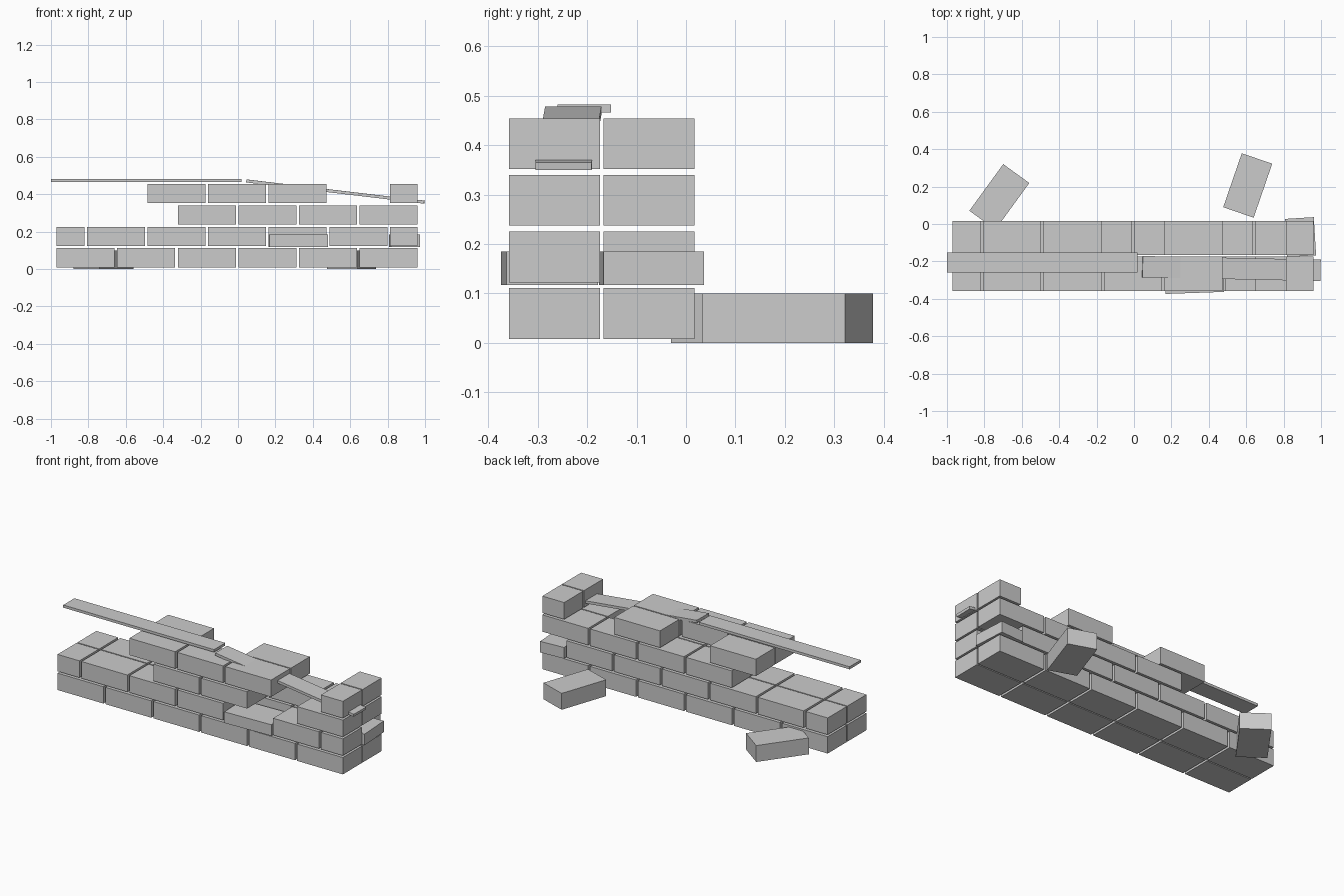
import bpy
from math import radians, cos, sin
from mathutils import Matrix, Euler, Vector

cube = bpy.data.objects.get("Cube")
if cube:
    bpy.data.objects.remove(cube, do_unlink=True)

grey = bpy.data.materials.new("stone_grey")
grey.use_nodes = True
colour = (0.6, 0.6, 0.6, 1)
grey.diffuse_color = colour
grey.node_tree.nodes["Principled BSDF"].inputs["Base Color"].default_value = colour


def box(name, centre, size, tilt=0, yaw=0):
    """Flat-shaded block, rotated by tilt (about y) and yaw (about z) in degrees."""
    bpy.ops.mesh.primitive_cube_add(size=1)
    ob = bpy.context.object
    ob.name = name
    turn = Euler((0, radians(tilt), radians(yaw))).to_matrix().to_4x4()
    ob.data.transform(turn @ Matrix.Diagonal((*size, 1)))
    ob.location = centre
    ob.data.materials.append(grey)


LENGTH, DEPTH, HEIGHT = 0.31, 0.184, 0.103
HALF = 0.148
PITCH, COURSE = 0.324, 0.1145
LEFT_END = -0.97
FACES = {"front": -0.266, "back": -0.075}


def wall_brick(face, row, slot):
    """Odd courses are shifted by half a brick and closed with half bricks."""
    if row % 2 == 0:
        start, length = LEFT_END + slot * PITCH, LENGTH
    elif slot == 0:
        start, length = LEFT_END, HALF
    else:
        start = LEFT_END + (slot - 0.5) * PITCH
        length = HALF if slot == 6 else LENGTH
    z = 0.008 + HEIGHT / 2 + row * COURSE
    box(f"{face}_brick_row{row + 1}_{slot + 1}",
        (start + length / 2, FACES[face], z), (length, DEPTH, HEIGHT))


# Brick slots still standing in each course, bottom to top
courses = {
    "front": [range(6), (0, 1, 2, 3, 5, 6), (2, 3, 5), (2, 3, 4, 6)],
    "back": [range(6), range(6), (2, 3, 4, 5), (2, 4, 6)],
}
for face, rows in courses.items():
    for row, slots in enumerate(rows):
        for slot in slots:
            wall_brick(face, row, slot)

# Thin bricks pushed out of the second course
box("slipped_front_brick", (0.321, -0.276, 0.151), (0.312, 0.185, 0.068), yaw=2)
box("slipped_end_brick", (0.89, -0.07, 0.151), (0.155, 0.204, 0.068), yaw=3.5)

# Loose bricks on the ground behind the wall
box("loose_brick_right", (-0.72, 0.145, 0.05), (0.308, 0.172, 0.1), yaw=54)
box("loose_brick_left", (0.608, 0.206, 0.05), (0.305, 0.172, 0.1), yaw=71)

# Planks lying over the top
box("level_plank", (-0.49, -0.206, 0.474), (1.02, 0.108, 0.016))
box("fallen_plank", (0.521, -0.238, 0.414), (0.958, 0.114, 0.016), tilt=6.8, yaw=-1.2)
